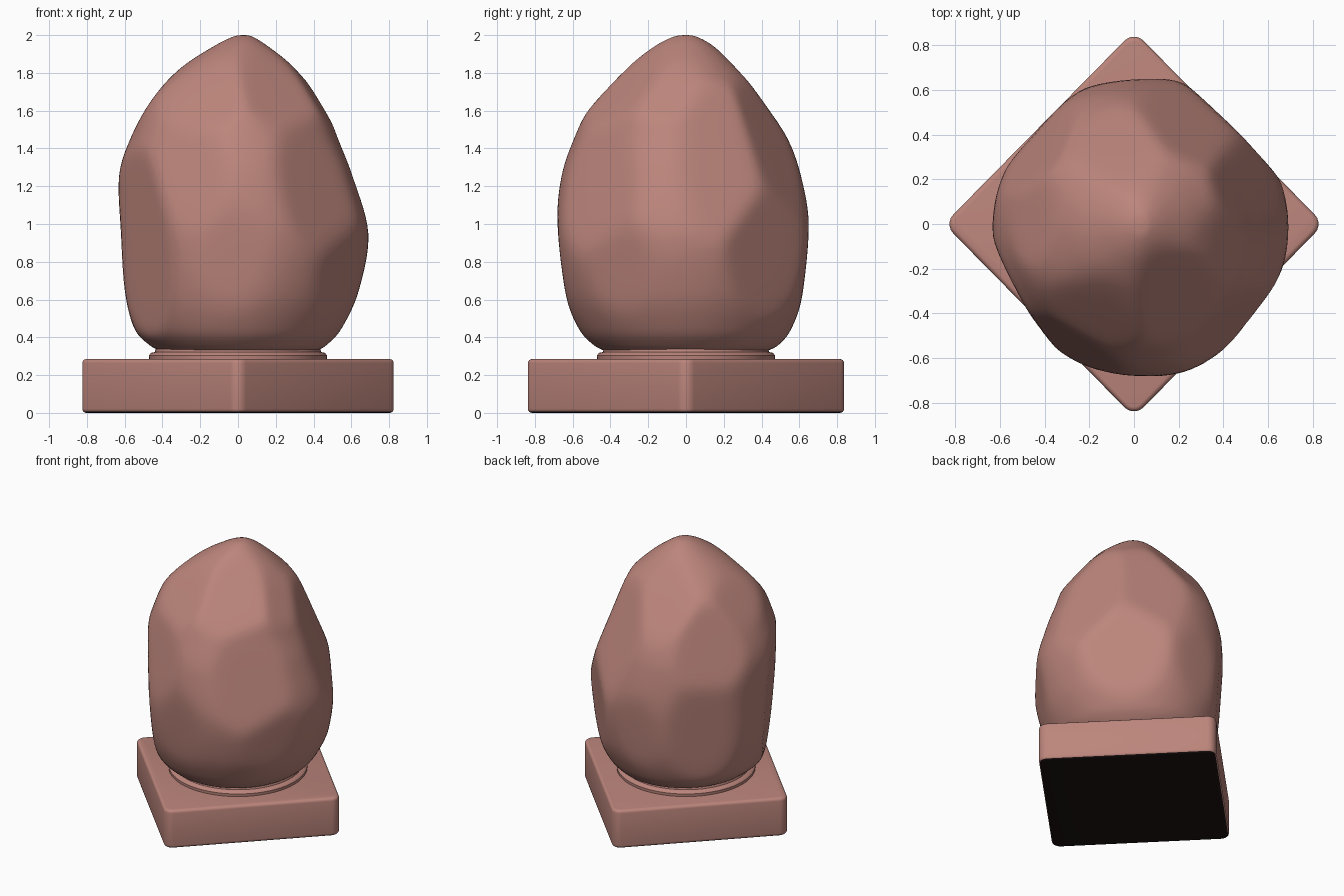
import bpy
import bmesh
from math import sin, cos, pi, radians, exp, log
from mathutils import Vector, Matrix

if "Cube" in bpy.data.objects:
    bpy.data.objects.remove(bpy.data.objects["Cube"], do_unlink=True)


def make_material(name, colour):
    material = bpy.data.materials.new(name)
    material.use_nodes = True
    rgba = (*colour, 1)
    material.diffuse_color = rgba
    material.node_tree.nodes["Principled BSDF"].inputs["Base Color"].default_value = rgba
    return material


clay = make_material("dusty clay", (.5, .235, .2))
shadow_brown = make_material("dark underside", (.012, .006, .006))


def finish(bm, name, materials, angle):
    bmesh.ops.recalc_face_normals(bm, faces=bm.faces)
    mesh = bpy.data.meshes.new(name)
    bm.to_mesh(mesh)
    bm.free()
    obj = bpy.data.objects.new(name, mesh)
    bpy.context.collection.objects.link(obj)
    for material in materials:
        mesh.materials.append(material)
    bpy.ops.object.select_all(action="DESELECT")
    obj.select_set(True)
    bpy.context.view_layer.objects.active = obj
    bpy.ops.object.shade_smooth_by_angle(angle=radians(angle))
    return obj


def loft(bm, rings):
    """Join equal closed rings of points and cap both ends."""
    rows = [[bm.verts.new(point) for point in ring] for ring in rings]
    count = len(rows[0])
    for low, high in zip(rows, rows[1:]):
        for i in range(count):
            j = (i + 1) % count
            bm.faces.new((low[i], low[j], high[j], high[i]))
    bm.faces.new(rows[0][::-1])
    bm.faces.new(rows[-1])


def ellipse(z, left, right, front, back, count):
    turns = [2 * pi * i / count for i in range(count)]
    return [Vector(((left + right) / 2 + (right - left) / 2 * cos(t),
                    (front + back) / 2 + (back - front) / 2 * sin(t), z)) for t in turns]


def smooth_rows(rows, steps):
    """Catmull-Rom interpolation through the profile rows."""
    padded = [rows[0]] + rows + [rows[-1]]
    result = []
    for a, b, c, d in zip(padded, padded[1:], padded[2:], padded[3:]):
        for s in range(steps):
            t = s / steps
            result.append([q + t / 2 * (r - p + t * (2 * p - 5 * q + 4 * r - s4
                           + t * (3 * (q - r) + s4 - p)))
                           for p, q, r, s4 in zip(a, b, c, d)])
    return result + [rows[-1]]


# Square plinth turned to a diamond, with rounded corners and a dark underside
bm = bmesh.new()
bmesh.ops.create_cube(bm, size=1)
for v in bm.verts:
    v.co = Vector((v.co.x * 1.22, v.co.y * 1.22, (v.co.z + .5) * .285))
upright = [e for e in bm.edges if abs(e.verts[0].co.z - e.verts[1].co.z) > .1]
bmesh.ops.bevel(bm, geom=upright, offset=.06, segments=5, profile=.5, affect="EDGES")
rims = [e for e in bm.edges if abs(e.verts[0].co.z - e.verts[1].co.z) < .01]
bmesh.ops.bevel(bm, geom=rims, offset=.022, segments=4, profile=.5, affect="EDGES")
bm.transform(Matrix.Scale(.985, 4, (1, 0, 0)) @ Matrix.Rotation(pi / 4, 4, "Z"))
for face in bm.faces:
    face.material_index = int(face.calc_center_median().z < .006)
finish(bm, "plinth", [clay, shadow_brown], 50)

# Low round collar between plinth and stone
bm = bmesh.new()
collar = [(.27, .47), (.305, .472), (.318, .46), (.322, .44), (.36, .43)]
loft(bm, [ellipse(z, -r, r, -r, r, 64) for z, r in collar])
finish(bm, "collar", [clay], 40)

# Egg-shaped stone: height, then left, right, front and back extents
profile = [
    [.325, -.40, .41, -.42, .42],
    [.36, -.47, .47, -.49, .49],
    [.45, -.55, .55, -.57, .56],
    [.65, -.60, .64, -.65, .63],
    [.95, -.62, .69, -.69, .66],
    [1.25, -.63, .61, -.66, .61],
    [1.46, -.57, .53, -.59, .54],
    [1.67, -.48, .46, -.49, .44],
    [1.83, -.30, .30, -.32, .28],
    [1.94, -.13, .16, -.17, .15],
    [1.99, -.03, .08, -.07, .06],
    [2.0, .02, .04, -.01, .01],
]
rings = [ellipse(*row, 128) for row in smooth_rows(profile, 7)]

# Facets: direction around, tilt upward and depth shaved off
facets = [
    (-56, 41, .06), (-45, 14, .05), (-112, 38, .05), (-118, 12, .05),
    (-152, -4, .06), (-95, -6, .02), (-33, -9, .03), (20, 20, .04),
    (62, 22, .05), (45, -3, .07), (-8, 34, .04), (100, 38, .05),
    (140, 17, .05), (172, 34, .04), (138, -4, .04), (95, -5, .02),
]
centre = Vector((0, 0, 1))
points = [p - centre for ring in rings for p in ring]
planes = []
for around, tilt, depth in facets:
    a, b = radians(around), radians(tilt)
    normal = Vector((cos(b) * cos(a), cos(b) * sin(a), sin(b)))
    planes.append((normal, max(normal.dot(p) for p in points) - depth))


def shave(point):
    """Pull a point in to the nearest facet, with a soft edge."""
    ray = point - centre
    total = exp(-70)
    for normal, distance in planes:
        reach = normal.dot(ray)
        if reach > .05:
            total += exp(-70 * min(distance / reach, 5))
    return centre + ray * min(1, -log(total) / 70)


bm = bmesh.new()
loft(bm, [[shave(p) for p in ring] for ring in rings])
finish(bm, "faceted_stone", [clay], 60)
